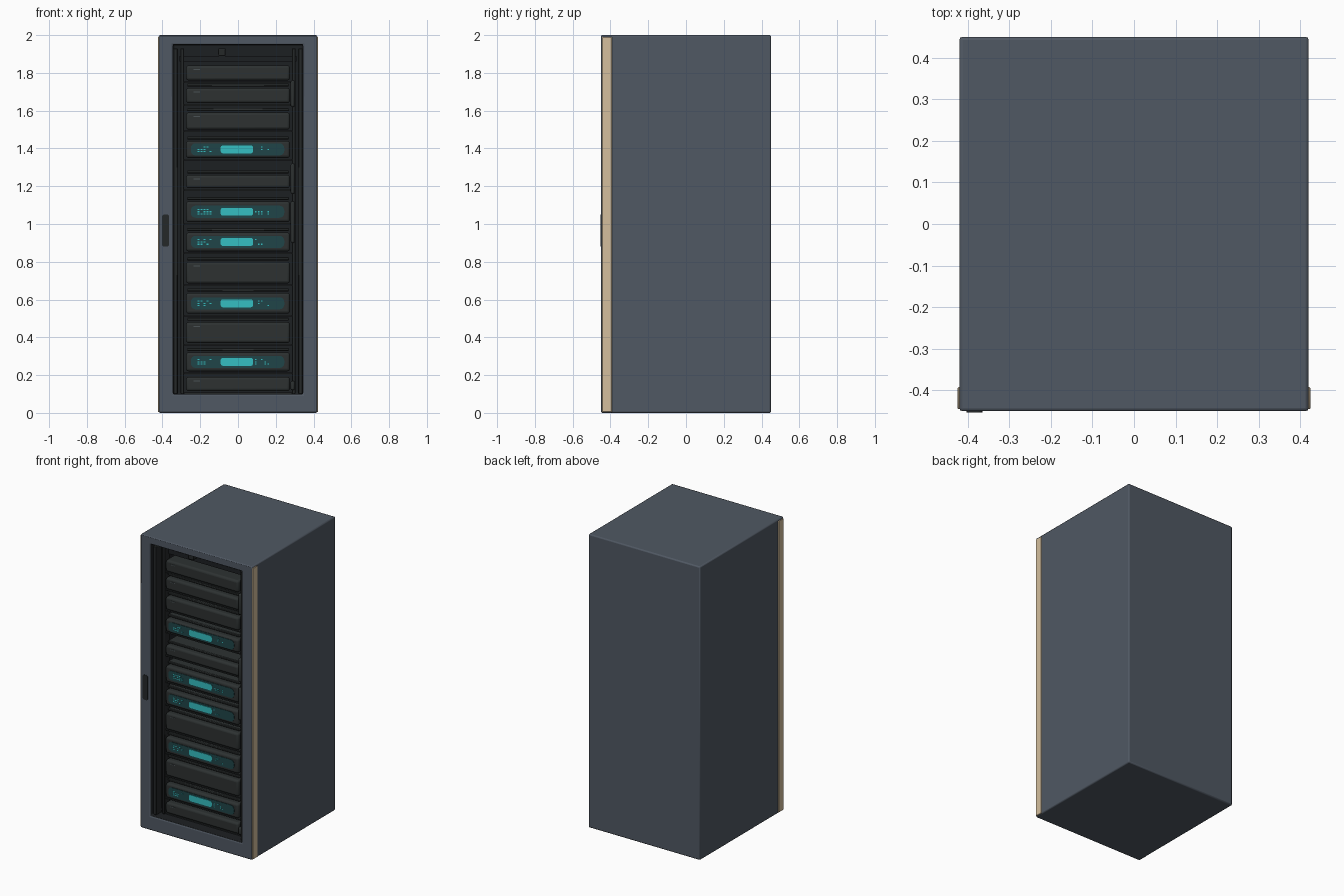
import bpy, bmesh, random
from mathutils import Vector

if "Cube" in bpy.data.objects:
    bpy.data.objects.remove(bpy.data.objects["Cube"])

random.seed(4)


def mat(name, r, g, b):
    m = bpy.data.materials.new(name)
    m.diffuse_color = (r, g, b, 1)
    m.use_nodes = True
    m.node_tree.nodes["Principled BSDF"].inputs["Base Color"].default_value = m.diffuse_color
    return m


BLUE = mat("slate blue", 0.080, 0.098, 0.125)
INNER = mat("inner black", 0.012, 0.014, 0.016)
UNIT = mat("unit charcoal", 0.026, 0.031, 0.031)
RAIL = mat("rail grey", 0.018, 0.021, 0.022)
TAN = mat("tan trim", 0.66, 0.52, 0.34)
TEAL = mat("bright teal", 0.035, 0.52, 0.54)
DIM = mat("dim teal", 0.014, 0.060, 0.066)
MARK = mat("marker grey", 0.07, 0.085, 0.09)


def finish(name, bm, mats, bevel=0.0, segs=2):
    bmesh.ops.recalc_face_normals(bm, faces=bm.faces)
    me = bpy.data.meshes.new(name)
    bm.to_mesh(me)
    bm.free()
    ob = bpy.data.objects.new(name, me)
    bpy.context.collection.objects.link(ob)
    for m in mats:
        me.materials.append(m)
    if bevel:
        mod = ob.modifiers.new("bevel", 'BEVEL')
        mod.width, mod.segments = bevel, segs
        bpy.context.view_layer.objects.active = ob
        ob.select_set(True)
        bpy.ops.object.shade_smooth_by_angle(angle=0.6)
        ob.select_set(False)
    return ob


def add_box(bm, x0, x1, y0, y1, z0, z1):
    geo = bmesh.ops.create_cube(bm, size=1)
    for v in geo['verts']:
        v.co = Vector(((x0 + x1) / 2 + v.co.x * (x1 - x0),
                       (y0 + y1) / 2 + v.co.y * (y1 - y0),
                       (z0 + z1) / 2 + v.co.z * (z1 - z0)))


def box(name, dims, m, bevel=0.0, segs=2):
    bm = bmesh.new()
    add_box(bm, *dims)
    return finish(name, bm, [m], bevel, segs)


def rounded_plate(name, x0, x1, z0, z1, y0, y1, r, m):
    # thin plate with rounded corners, facing the front
    bm = bmesh.new()
    add_box(bm, x0, x1, y0, y1, z0, z1)
    edges = [e for e in bm.edges
             if abs(e.verts[0].co.y - e.verts[1].co.y) > 1e-5]
    bmesh.ops.bevel(bm, geom=edges, offset=r, segments=4, profile=0.5,
                    affect='EDGES')
    return finish(name, bm, [m])


# Cabinet shell: box with the front opened into a deep bay
bm = bmesh.new()
add_box(bm, -0.42, 0.42, -0.45, 0.45, 0, 2)
bm.normal_update()
front = [f for f in bm.faces if f.normal.y < -0.9]
bmesh.ops.inset_region(bm, faces=front, thickness=0.07)
for v in front[0].verts:
    if v.co.z < 1:
        v.co.z = 0.10
    v.co.x = 0.343 if v.co.x > 0 else -0.343
res = bmesh.ops.extrude_discrete_faces(bm, faces=front)
back = res['faces'][0]
for v in back.verts:
    v.co.y = -0.12
for f in bm.faces:
    if all(abs(v.co.x) < 0.35 for v in f.verts):
        f.material_index = 1
finish("cabinet_shell", bm, [BLUE, INNER], 0.008, 2)

# Tan strips along both sides of the door
for side, s in (("left", -1), ("right", 1)):
    x0, x1 = sorted((s * 0.415, s * 0.424))
    box("door_trim_" + side, (x0, x1, -0.445, -0.392, 0.005, 1.99),
        TAN, 0.002, 1)

# Door handle
rounded_plate("door_handle", -0.402, -0.364, 0.88, 1.05, -0.453, -0.44,
              0.012, RAIL)

# Mounting rails and inner door lip
for side, s in (("left", -1), ("right", 1)):
    for part, a, b, y0 in (("mount_rail_", 0.285, 0.305, -0.385),
                           ("door_lip_", 0.318, 0.343, -0.425)):
        x0, x1 = sorted((s * a, s * b))
        box(part + side, (x0, x1, y0, y0 + 0.06, 0.10, 1.93),
            RAIL, 0.004, 1)
box("top_crossbar", (-0.31, 0.31, -0.34, -0.30, 1.86, 1.89), INNER)
box("top_latch", (-0.105, -0.065, -0.39, -0.34, 1.89, 1.93), RAIL, 0.005)

# Rack units: bottom, top, lit
units = [(0.115, 0.19, 0), (0.22, 0.32, 1), (0.37, 0.48, 0),
         (0.525, 0.635, 1), (0.685, 0.80, 0), (0.855, 0.955, 1),
         (1.01, 1.12, 1), (1.19, 1.26, 0), (1.35, 1.44, 1),
         (1.50, 1.59, 0), (1.64, 1.72, 0), (1.76, 1.84, 0)]
FY = -0.39
for i, (z0, z1, lit) in enumerate(units):
    n = "%02d" % (i + 1)
    zc = (z0 + z1) / 2
    box("rack_unit_" + n, (-0.275, 0.275, FY, -0.13, z0, z1), UNIT, 0.014, 3)
    # thin shelf lip under and over each unit
    box("shelf_" + n, (-0.285, 0.285, FY + 0.015, -0.13, z0 - 0.014,
                       z0 - 0.006), RAIL)
    if i < 11 and units[i + 1][0] - z1 > 0.04:
        box("blank_panel_" + n, (-0.27, 0.27, FY + 0.02, -0.13, z1 + 0.008,
                                 z1 + 0.024), UNIT, 0.004, 1)
    if lit:
        # display window, bright screen and tiny indicator lights
        rounded_plate("display_window_" + n, -0.25, 0.245, zc - 0.032,
                      zc + 0.032, FY - 0.003, FY + 0.002, 0.025, DIM)
        rounded_plate("bright_screen_" + n, -0.092, 0.08, zc - 0.021,
                      zc + 0.021, FY - 0.006, FY, 0.012, TEAL)
        bm = bmesh.new()
        for row in (-0.012, 0.0, 0.012):
            for k in range(5):
                x = -0.215 + k * 0.016
                if random.random() < (0.95 if i == 6 else 0.55):
                    add_box(bm, x, x + 0.011, FY - 0.005, FY,
                            zc + row - 0.003, zc + row + 0.003)
                if random.random() < 0.25:
                    add_box(bm, -x - 0.06, -x - 0.052, FY - 0.005, FY,
                            zc + row - 0.003, zc + row + 0.003)
        finish("indicator_lights_" + n, bm, [TEAL])
    else:
        box("unit_marker_" + n, (-0.235, -0.20, FY - 0.003, FY,
                                 z1 - 0.024, z1 - 0.019), MARK)

# Cable bundles hanging beside the right rail
for i, (z0, z1) in enumerate([(0.12, 0.17), (0.9, 1.12), (1.16, 1.32),
                              (1.62, 1.76)]):
    box("cable_bundle_%d" % (i + 1), (0.279, 0.300, -0.40, -0.37, z0, z1),
        UNIT, 0.008, 2)
